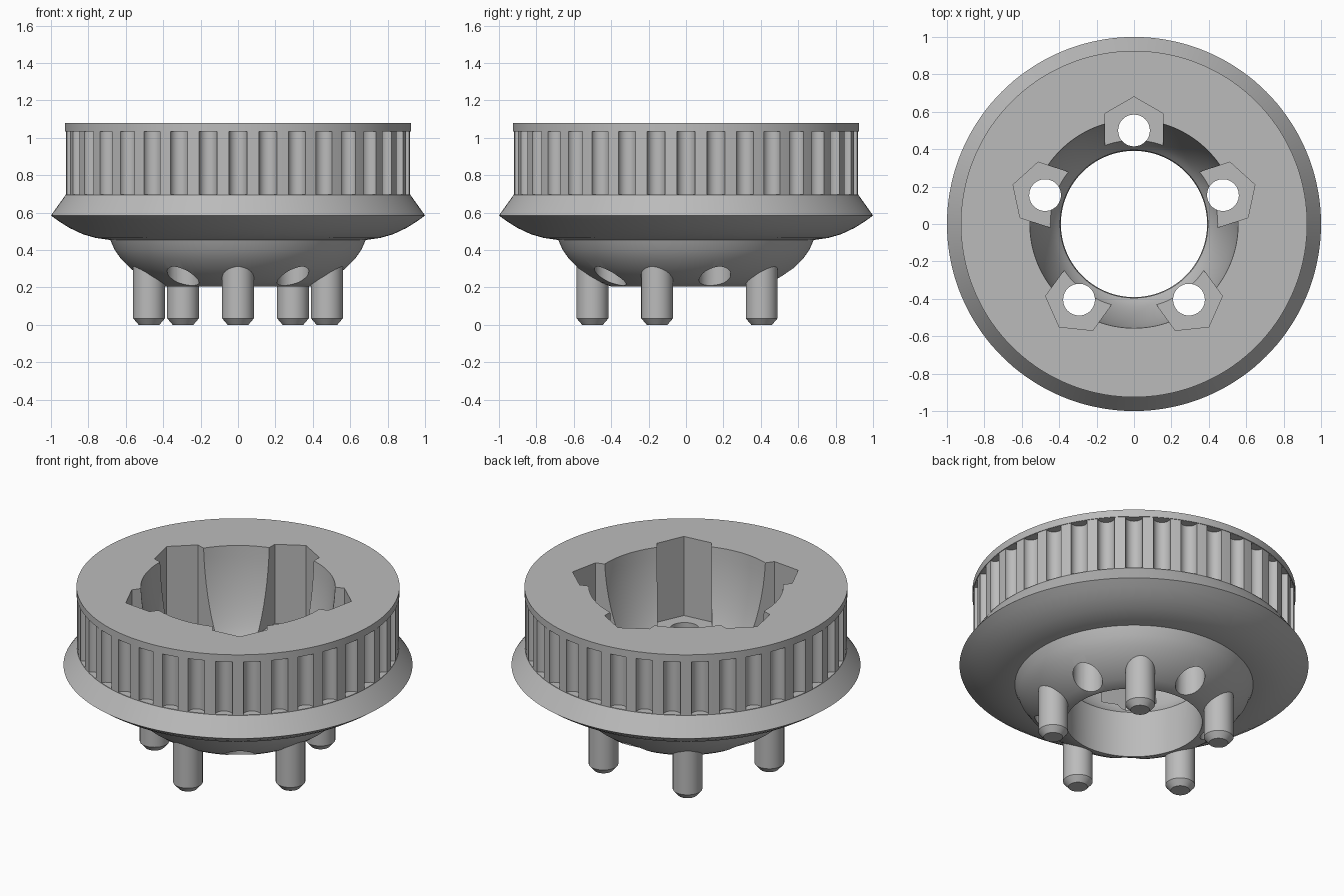
import bpy
import bmesh
from math import cos, sin, pi, radians
from mathutils import Matrix, Vector

cube = bpy.data.objects.get("Cube")
if cube:
    bpy.data.objects.remove(cube, do_unlink=True)

grey = bpy.data.materials.new("plain grey")
grey.use_nodes = True
grey.diffuse_color = (0.5, 0.5, 0.5, 1)
grey.node_tree.nodes["Principled BSDF"].inputs["Base Color"].default_value = (0.5, 0.5, 0.5, 1)


def make_object(name, bm):
    bmesh.ops.recalc_face_normals(bm, faces=bm.faces)
    mesh = bpy.data.meshes.new(name)
    bm.to_mesh(mesh)
    bm.free()
    mesh.materials.append(grey)
    obj = bpy.data.objects.new(name, mesh)
    bpy.context.collection.objects.link(obj)
    return obj


def activate(obj):
    bpy.ops.object.select_all(action="DESELECT")
    obj.select_set(True)
    bpy.context.view_layer.objects.active = obj


def revolve(name, profile, segments):
    """Turn a closed (radius, height) loop around z."""
    bm = bmesh.new()
    rings = [[bm.verts.new((r * cos(2 * pi * i / segments), r * sin(2 * pi * i / segments), z))
              for r, z in profile] for i in range(segments)]
    n = len(profile)
    for i, ring in enumerate(rings):
        after = rings[(i + 1) % segments]
        for j in range(n):
            k = (j + 1) % n
            bm.faces.new((ring[j], after[j], after[k], ring[k]))
    return make_object(name, bm)


def arc(start, end, corner, steps):
    """Quarter-ellipse from start to end, bulging toward corner."""
    s, e, c = Vector(start), Vector(end), Vector(corner)
    centre = s + e - c
    return [tuple(centre + (s - centre) * cos(t) + (e - centre) * sin(t))
            for t in (pi / 2 * i / steps for i in range(steps + 1))]


def prisms(name, count, first_angle, distance, radius, sides, low, high, turn=0):
    """Ring of upright prisms sharing one mesh."""
    bm = bmesh.new()
    for i in range(count):
        angle = radians(first_angle) + 2 * pi * i / count
        matrix = (Matrix.Rotation(angle, 4, "Z")
                  @ Matrix.Translation((distance, 0, (low + high) / 2))
                  @ Matrix.Rotation(turn, 4, "Z"))
        bmesh.ops.create_cone(bm, cap_ends=True, segments=sides, radius1=radius,
                              radius2=radius, depth=high - low, matrix=matrix)
    return make_object(name, bm)


def cut(target, cutter):
    cutter.hide_render = True
    mod = target.modifiers.new("cut", "BOOLEAN")
    mod.operation = "DIFFERENCE"
    mod.solver = "EXACT"
    mod.object = cutter
    activate(target)
    bpy.ops.object.modifier_apply(modifier=mod.name)
    bpy.data.objects.remove(cutter, do_unlink=True)


# Pulley body: rim, belt drum, flange, lower bowl, bore and flared mouth
bowl = [(0.4, 0.205), (0.46, 0.228), (0.52, 0.261), (0.575, 0.302),
        (0.625, 0.352), (0.66, 0.402), (0.683, 0.455)]
flange = [(0.69, 0.455), (0.76, 0.465), (0.83, 0.485), (0.9, 0.518),
          (0.955, 0.552), (1.0, 0.585)]
drum = [(0.922, 0.695), (0.922, 1.035), (0.926, 1.035), (0.926, 1.08)]
mouth = arc((0.557, 1.08), (0.395, 0.5), (0.54, 0.64), 10)
body = revolve("pulley_body", bowl + flange + drum + mouth + [(0.391, 0.205)], 144)

# Belt grooves, hexagonal pockets and through holes
cut(body, prisms("groove_cutter", 36, 0, 0.92, 0.049, 24, 0.698, 1.034))
cut(body, prisms("pocket_cutter", 5, 90, 0.5, 0.18, 6, 0.58, 1.3, pi / 6))
cut(body, prisms("hole_cutter", 5, 90, 0.5, 0.085, 32, 0.1, 0.8))
activate(body)
bpy.ops.object.shade_smooth_by_angle(angle=radians(28))

# Chamfered locating pegs between the holes
for i in range(5):
    bm = bmesh.new()
    for r1, r2, low, high in ((0.055, 0.085, 0, 0.035), (0.085, 0.085, 0.035, 0.4)):
        bmesh.ops.create_cone(bm, cap_ends=False, segments=32, radius1=r1, radius2=r2,
                              depth=high - low,
                              matrix=Matrix.Translation((0, 0, (low + high) / 2)))
    bmesh.ops.remove_doubles(bm, verts=bm.verts, dist=0.001)
    bmesh.ops.holes_fill(bm, edges=bm.edges)
    peg = make_object(f"peg_{i + 1}", bm)
    angle = radians(270 + 72 * i)
    peg.location = (0.5 * cos(angle), 0.5 * sin(angle), 0)
    activate(peg)
    bpy.ops.object.shade_smooth_by_angle(angle=radians(28))
